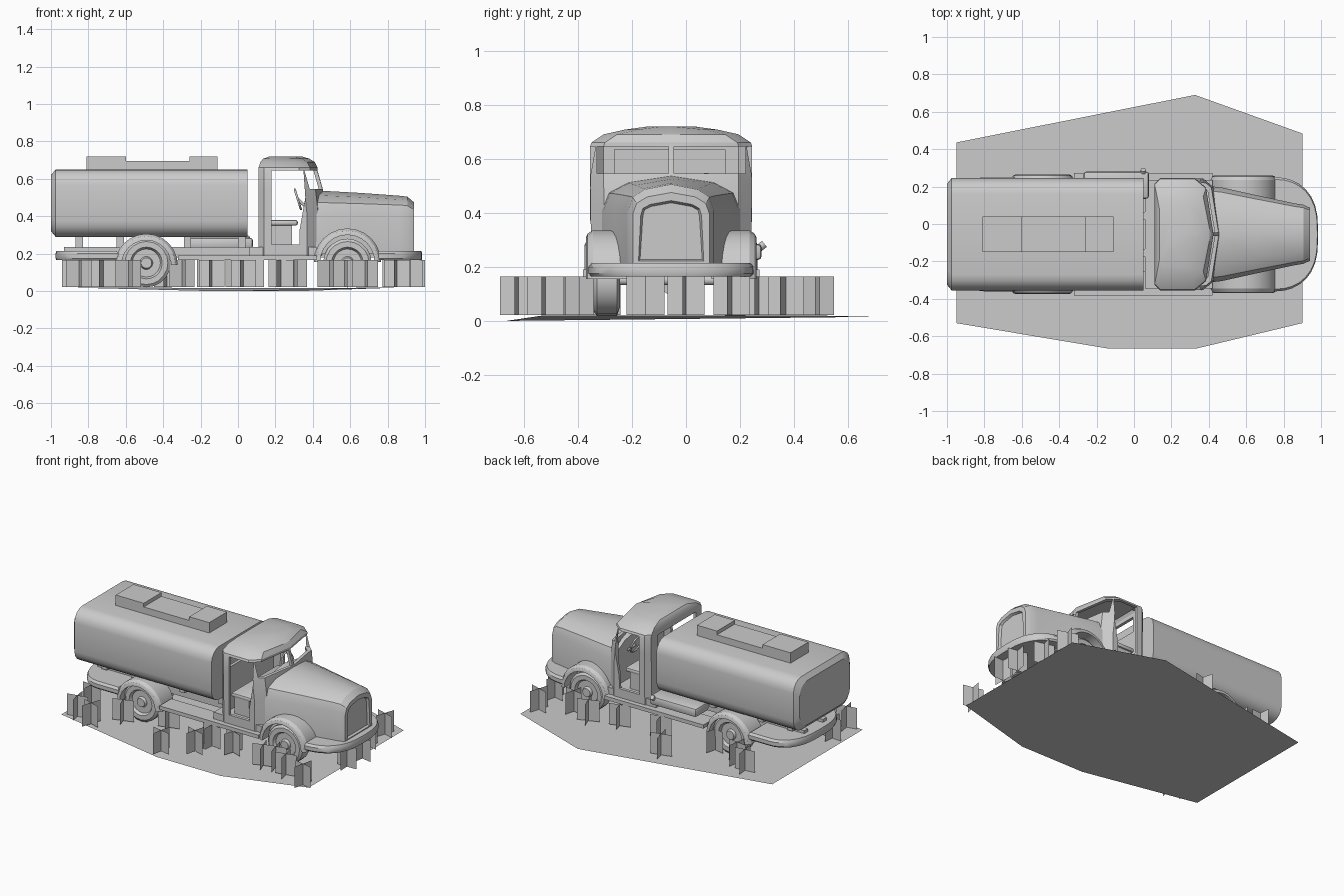
import bpy, bmesh, math, random
from mathutils import Vector, Matrix

random.seed(4)
MID = -0.055                      # truck centre line in y
old = bpy.data.objects.get("Cube")
if old:
    bpy.data.objects.remove(old, do_unlink=True)


def finish(name, bm, smooth=None, shift=MID):
    bmesh.ops.recalc_face_normals(bm, faces=bm.faces)
    bmesh.ops.translate(bm, verts=bm.verts, vec=(0, shift, 0))
    mesh = bpy.data.meshes.new(name)
    bm.to_mesh(mesh)
    bm.free()
    ob = bpy.data.objects.new(name, mesh)
    bpy.context.collection.objects.link(ob)
    if smooth:
        bpy.ops.object.select_all(action='DESELECT')
        ob.select_set(True)
        bpy.context.view_layer.objects.active = ob
        bpy.ops.object.shade_smooth_by_angle(angle=math.radians(smooth))
    return ob


def loft(name, rings, smooth=30, inset=0):
    """Skin closed rings of equal size; optionally recess the last cap."""
    bm = bmesh.new()
    rows = [[bm.verts.new(p) for p in ring] for ring in rings]
    n = len(rows[0])
    for a, b in zip(rows, rows[1:]):
        for i in range(n):
            j = (i + 1) % n
            bm.faces.new((a[i], a[j], b[j], b[i]))
    bm.faces.new(rows[0])
    cap = bm.faces.new(rows[-1])
    if inset:
        bmesh.ops.recalc_face_normals(bm, faces=bm.faces)
        bmesh.ops.inset_region(bm, faces=[cap], thickness=inset, depth=0)
        bmesh.ops.inset_region(bm, faces=[cap], thickness=0.008, depth=-0.015)
    return finish(name, bm, smooth)


def box(name, x, y, z, bevel=0):
    bm = bmesh.new()
    bmesh.ops.create_cube(bm, size=1)
    for v in bm.verts:
        v.co = Vector([(r[0] + r[1]) / 2 + c * (r[1] - r[0]) for c, r in zip(v.co, (x, y, z))])
    if bevel:
        bmesh.ops.bevel(bm, geom=bm.edges[:], offset=bevel, segments=2, affect='EDGES', profile=0.5)
    return finish(name, bm, 35 if bevel else None)


def prism(name, pts, y0, y1):
    return loft(name, [[(x, y, z) for x, z in pts] for y in (y0, y1)], None)


def rod(name, a, b, r, sides=10):
    a, b = Vector(a), Vector(b)
    q = (b - a).to_track_quat('Z', 'Y').to_matrix()
    ring = [q @ Vector((r * math.cos(t * math.tau / sides), r * math.sin(t * math.tau / sides), 0))
            for t in range(sides)]
    return loft(name, [[e + p for p in ring] for e in (a, b)], 40)


def cut(target, cutter):
    mod = target.modifiers.new("opening", 'BOOLEAN')
    mod.operation, mod.solver, mod.object = 'DIFFERENCE', 'EXACT', cutter
    bpy.context.view_layer.objects.active = target
    bpy.ops.object.modifier_apply(modifier=mod.name)
    bpy.data.objects.remove(cutter, do_unlink=True)


# Tank with rounded section and a chamfered rear end
def tank_ring(x, shrink):
    hw, hh, r = 0.30 - shrink, 0.18 - shrink, 0.085
    ring = []
    for k, (sy, sz) in enumerate(((1, 1), (-1, 1), (-1, -1), (1, -1))):
        for s in range(5):
            t = (k + s / 4) * math.pi / 2
            ring.append((x, sy * (hw - r) + r * math.cos(t), 0.47 + sz * (hh - r) + r * math.sin(t)))
    return ring


loft("tank", [tank_ring(-1.0, 0.03), tank_ring(-0.975, 0), tank_ring(0.05, 0)], 25)
prism("tank_hatch", [(-0.81, 0.64), (-0.81, 0.72), (-0.60, 0.72), (-0.60, 0.695),
                     (-0.26, 0.695), (-0.26, 0.72), (-0.11, 0.72), (-0.11, 0.64)], -0.095, 0.095)


# Cab shell with door, windscreen and rear window openings
def cab_ring(z, back, front, hw):
    half = [(back, hw - 0.03), (back + 0.03, hw), (front - 0.1, hw), (front - 0.04, hw - 0.05), (front, 0)]
    return [(x, y, z) for x, y in half] + [(x, -y, z) for x, y in half[-2::-1]]


levels = [(0.19, 0.11, 0.47, 0.295), (0.40, 0.11, 0.47, 0.298), (0.54, 0.11, 0.455, 0.30),
          (0.645, 0.11, 0.425, 0.30), (0.66, 0.11, 0.425, 0.295), (0.69, 0.12, 0.41, 0.25),
          (0.708, 0.135, 0.38, 0.17), (0.72, 0.17, 0.34, 0.08)]
cab = loft("cab", [cab_ring(*lv) for lv in levels], 30)
cut(cab, loft("cab_interior", [cab_ring(z + dz, b + 0.02, f - 0.02, w - 0.02) for (z, b, f, w), dz
                               in zip(levels[:6], (0.05, 0, 0, 0, 0, -0.01))], None))
cut(cab, prism("door_opening", [(0.18, 0.25), (0.18, 0.645), (0.35, 0.645), (0.36, 0.5),
                                (0.33, 0.33), (0.33, 0.25)], -0.5, 0.5))
for s in (-1, 1):
    cut(cab, box("windscreen_opening", (0.3, 0.6), sorted((s * 0.01, s * 0.275)), (0.545, 0.645)))
cut(cab, box("rear_window_opening", (0.05, 0.16), (-0.21, 0.2), (0.53, 0.635)))

# Cab fittings
box("seat_base", (0.18, 0.29), (-0.24, 0.24), (0.24, 0.35))
box("seat_cushion", (0.16, 0.32), (-0.25, 0.25), (0.35, 0.38), 0.012)
rod("steering_column", (0.42, 0.13, 0.40), (0.32, 0.13, 0.49), 0.008)
wheel_path = [Matrix.Rotation(-0.3, 3, 'Y') @ Vector((0, 0.055 * math.cos(t * math.tau / 16),
              0.055 * math.sin(t * math.tau / 16))) + Vector((0.32, 0.13, 0.49)) for t in range(17)]
curve = bpy.data.curves.new("steering_wheel", 'CURVE')
curve.dimensions, curve.bevel_depth, curve.bevel_resolution = '3D', 0.006, 1
spline = curve.splines.new('POLY')
spline.points.add(15)
for pt, co in zip(spline.points, wheel_path):
    pt.co = (co.x, co.y + MID, co.z, 1)
spline.use_cyclic_u = True
bpy.context.collection.objects.link(bpy.data.objects.new("steering_wheel", curve))


# Tapered bonnet ending in a recessed grille
def bonnet_ring(x, hw, shoulder, top):
    rise = top - shoulder
    half = [(hw, 0.20), (hw, shoulder), (hw * 0.9, shoulder + rise * 0.5),
            (hw * 0.62, shoulder + rise * 0.8), (0, top)]
    return [(x, y, z) for y, z in half] + [(x, -y, z) for y, z in half[-2::-1]]


loft("bonnet", [bonnet_ring(*r) for r in (
    (0.38, 0.26, 0.41, 0.54), (0.47, 0.25, 0.41, 0.535), (0.65, 0.21, 0.41, 0.525),
    (0.86, 0.165, 0.41, 0.51), (0.905, 0.158, 0.41, 0.505), (0.94, 0.142, 0.395, 0.475))], 25, inset=0.03)


# Wheel arches and wheels
def arch(name, cx, cz, r, y0, y1, s):
    rings = []
    for k in range(13):
        t = math.pi * k / 12
        rings.append([(cx + q * math.cos(t), s * y, cz + q * math.sin(t)) for q, y in (
            (r - 0.035, y0), (r, y0), (r, y1 - 0.025), (r - 0.012, y1 - 0.006),
            (r - 0.025, y1), (r - 0.035, y1))])
    loft(name, rings, 30)


def wheel(name, cx, s):
    rings = []
    for y, r in ((0.19, 0.1), (0.20, 0.13), (0.275, 0.13), (0.287, 0.115), (0.287, 0.085),
                 (0.268, 0.075), (0.268, 0.035), (0.285, 0.028)):
        rings.append([(cx + r * math.cos(k * math.tau / 20), s * y, 0.15 + r * math.sin(k * math.tau / 20))
                      for k in range(20)])
    loft(name, rings, 35)


for s, side in ((1, "left"), (-1, "right")):
    arch("front_arch_" + side, 0.585, 0.155, 0.18, 0.15, 0.315, s)
    arch("rear_arch_" + side, -0.49, 0.138, 0.168, 0.17, 0.32, s)
    wheel("front_wheel_" + side, 0.585, s)
    wheel("rear_wheel_" + side, -0.49, s)
    box("chassis_rail_" + side, (-0.93, 0.88), (s * 0.1 - 0.02, s * 0.1 + 0.02), (0.18, 0.235))
    box("running_board_" + side, (-0.32, 0.42), sorted((s * 0.2, s * 0.327)), (0.165, 0.19))
for x, name in ((-0.49, "rear_axle"), (0.585, "front_axle")):
    rod(name, (x, -0.22, 0.15), (x, 0.22, 0.15), 0.018)
rod("differential", (-0.53, 0, 0.125), (-0.45, 0, 0.125), 0.03)


# Rounded front and rear skirts
def skirt(name, cx, rx, inner):
    outline = [(cx + rx * math.cos(t), 0.305 * math.copysign(abs(math.sin(t)) ** 0.7, math.sin(t)))
               for t in (math.pi * (k / 16 - 0.5) for k in range(17))]
    outline = [(inner, -0.305)] + outline + [(inner, 0.305)]
    mid = sum(x for x, y in outline) / len(outline)
    loft(name, [[(mid + (x - mid) * f, y * f, z) for x, y in outline]
                for z, f in ((0.165, 0.97), (0.175, 1), (0.20, 1), (0.215, 0.96))], 30)


skirt("front_skirt", 0.76, 0.225, 0.73)
skirt("rear_skirt", -0.80, -0.175, -0.64)

# Frame details under the tank and the side fuel box
box("cab_sill", (0.06, 0.42), (-0.29, 0.29), (0.185, 0.235))
for x in (-0.85, -0.63, -0.27, 0.02):
    box("tank_support", (x - 0.02, x + 0.02), (-0.16, 0.16), (0.23, 0.3))
box("fuel_box", (-0.27, 0.08), (0.19, 0.335), (0.225, 0.285), 0.015)
rod("fuel_cap", (0.05, 0.32, 0.265), (0.05, 0.345, 0.285), 0.015)

# Ground sheet
bm = bmesh.new()
bm.faces.new([bm.verts.new(p) for p in (
    (-0.95, 0.436, 0.02), (-0.95, -0.53, 0.02), (-0.144, -0.665, 0), (0.337, -0.665, 0),
    (0.90, -0.53, 0.02), (0.90, 0.484, 0.02), (0.326, 0.69, 0.015))])
finish("ground_sheet", bm, shift=0)

# Crossed grass cards around the truck
spots = [(-0.14, -0.62), (-0.72, -0.54), (-0.87, -0.32), (0.03, -0.50), (0.23, -0.38), (0.07, -0.38),
         (0.49, -0.43), (0.57, -0.41), (0.68, -0.46), (0.85, -0.52), (0.92, -0.15), (0.93, 0.0),
         (0.86, 0.17), (0.84, 0.37), (0.65, 0.27), (0.50, 0.33), (0.30, 0.28), (0.0, 0.27),
         (-0.15, 0.48), (-0.38, 0.23), (-0.60, 0.31), (-0.70, 0.37), (-0.85, -0.50), (-0.30, -0.31),
         (-0.585, -0.39)]
bm = bmesh.new()
for x, y in spots:
    turn = random.uniform(-0.4, 0.4)
    for a in (turn, turn + math.pi / 2):
        dx, dy = 0.07 * math.cos(a), 0.07 * math.sin(a)
        bm.faces.new([bm.verts.new(p) for p in (
            (x - dx, y - dy, 0.022), (x + dx, y + dy, 0.022),
            (x + dx, y + dy, 0.165), (x - dx, y - dy, 0.165))])
finish("grass_cards", bm, shift=0)
